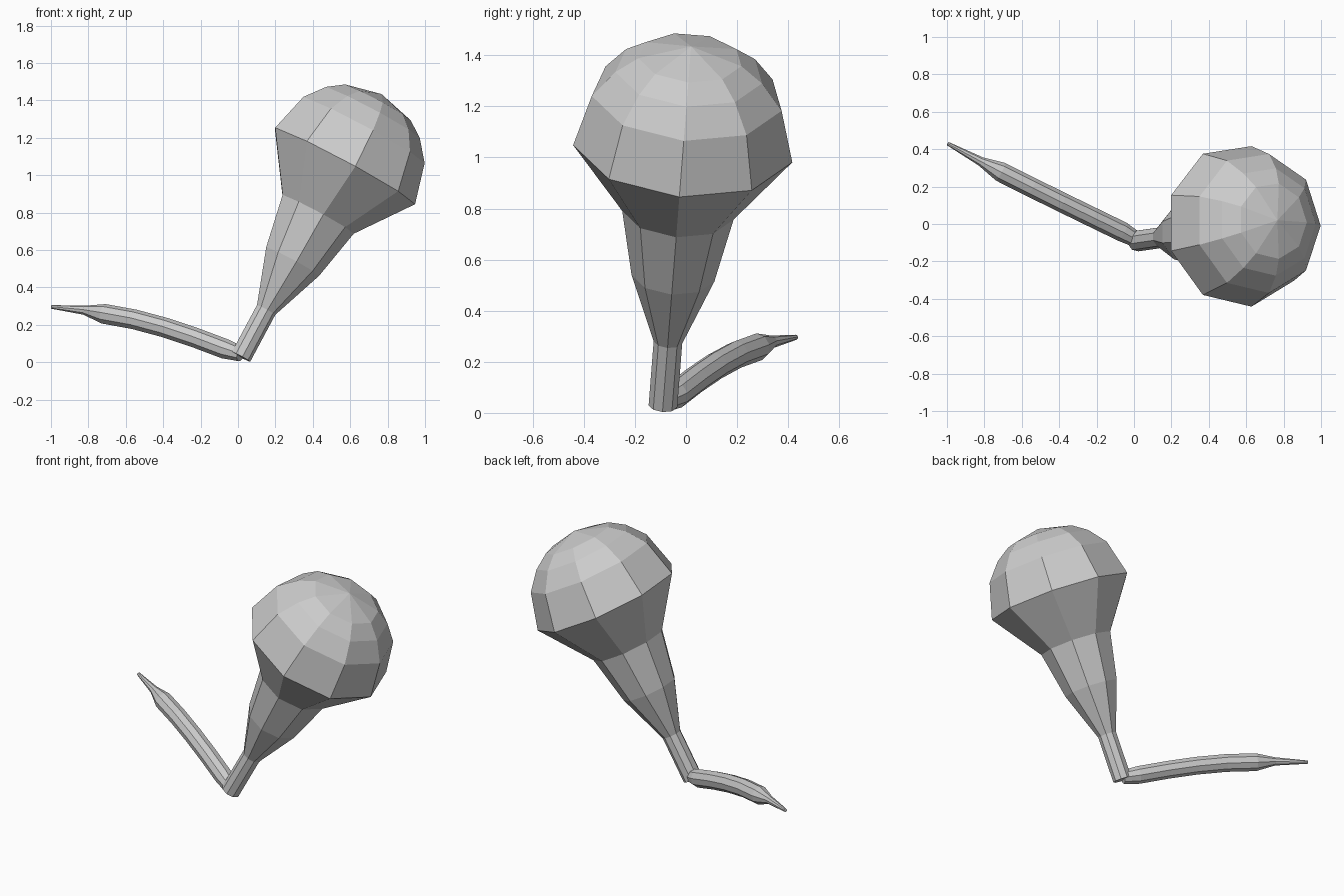
import bpy, bmesh, math
from mathutils import Vector

if "Cube" in bpy.data.objects:
    bpy.data.objects.remove(bpy.data.objects["Cube"])

SIDES = 9


def tube(name, rings, side_hint, tip=None):
    """Skin a run of (centre, axis, radius) rings; close the end with a cap or a tip."""
    bm = bmesh.new()
    loops = []
    for centre, axis, radius in rings:
        axis = axis.normalized()
        u = (side_hint - axis * side_hint.dot(axis)).normalized()
        v = axis.cross(u)
        angles = [2 * math.pi * i / SIDES for i in range(SIDES)]
        loops.append([bm.verts.new(centre + radius * (math.cos(a) * u + math.sin(a) * v))
                      for a in angles])
    for a, b in zip(loops, loops[1:]):
        for i in range(SIDES):
            j = (i + 1) % SIDES
            bm.faces.new((a[i], a[j], b[j], b[i]))
    bm.faces.new(loops[0][::-1])
    if tip is None:
        bm.faces.new(loops[-1])
    else:
        t = bm.verts.new(tip)
        for i in range(SIDES):
            bm.faces.new((loops[-1][i], loops[-1][(i + 1) % SIDES], t))
    bmesh.ops.recalc_face_normals(bm, faces=bm.faces)
    mesh = bpy.data.meshes.new(name)
    bm.to_mesh(mesh)
    bm.free()
    obj = bpy.data.objects.new(name, mesh)
    bpy.context.collection.objects.link(obj)
    return obj


# Leaning bulb: straight flaring stem with a domed top
base = Vector((0.015, -0.09, 0.03))
axis = Vector((0.471, 0.069, 0.88)).normalized()
R, neck = 0.437, 1.16
profile = [(0, 0.057), (0.285, 0.057), (0.58, 0.165), (0.866, 0.222)]
for deg in (0, 30, 48, 62):
    a = math.radians(deg)
    profile.append((neck + R * math.sin(a), R * math.cos(a)))
tube("bulb_and_stem", [(base + axis * h, axis, r) for h, r in profile],
     Vector((1, 0, 0)), tip=base + axis * (neck + R))

# Curved side shoot that narrows to a thin tip
path = [((0.015, -0.085, 0.045), 0.042), ((-0.065, -0.04, 0.07), 0.054),
        ((-0.23, 0.04, 0.132), 0.054), ((-0.39, 0.118, 0.185), 0.054),
        ((-0.55, 0.197, 0.228), 0.054), ((-0.715, 0.28, 0.258), 0.054),
        ((-0.82, 0.335, 0.278), 0.025), ((-0.996, 0.43, 0.296), 0.01)]
points = [Vector(p) for p, r in path]
rings = []
for i, (p, r) in enumerate(path):
    direction = points[min(i + 1, len(points) - 1)] - points[max(i - 1, 0)]
    rings.append((points[i], direction, r))
tube("side_shoot", rings, Vector((0, 0, 1)))
